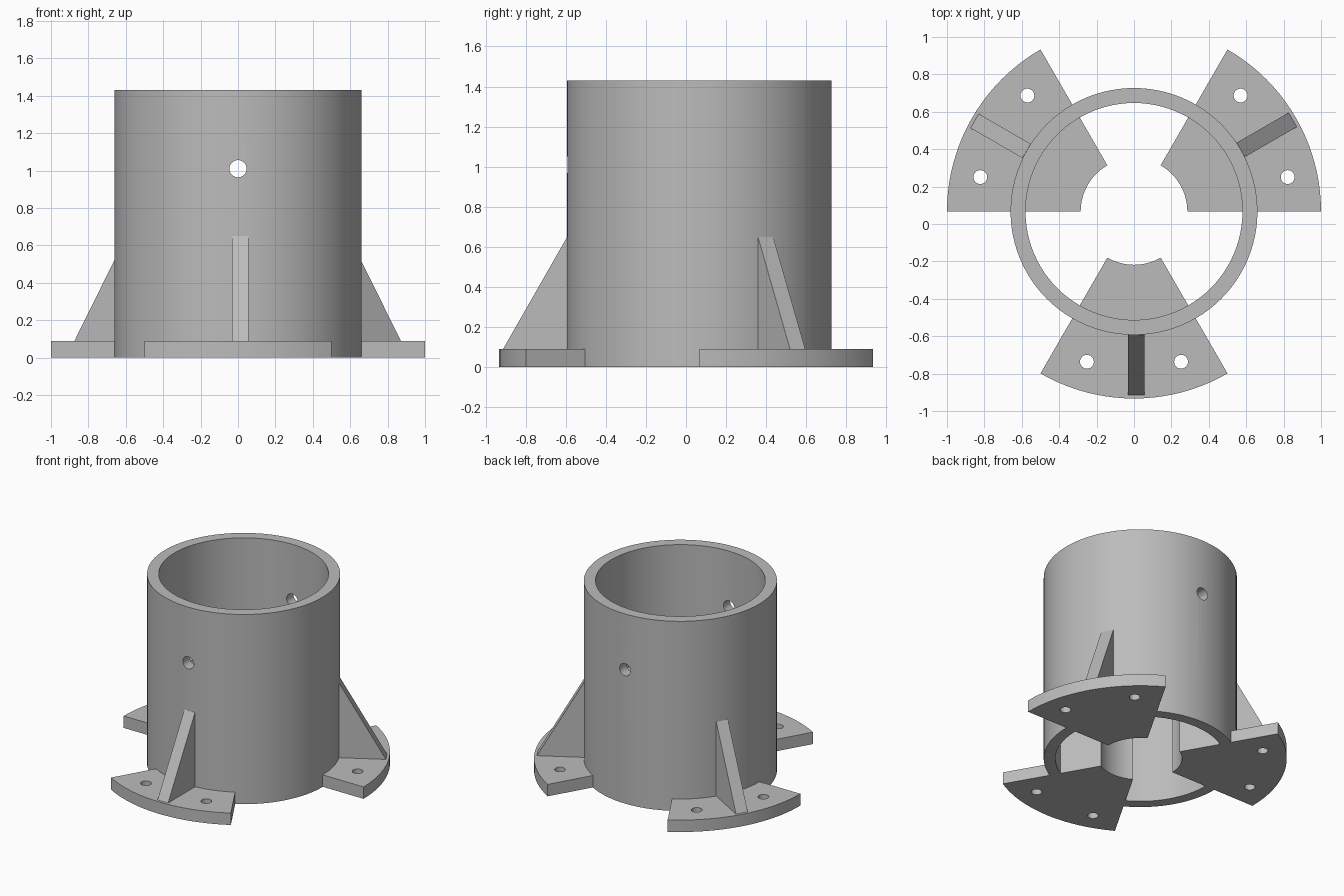
import bpy, bmesh
from math import radians, sin, cos, tau
from mathutils import Matrix, Vector

cube = bpy.data.objects.get("Cube")
if cube:
    bpy.data.objects.remove(cube, do_unlink=True)

CENTRE = Vector((0, 0.067, 0))
HEIGHT = 1.43
R_OUT, R_IN = 0.66, 0.58
FOOT_R, FOOT_IN, FOOT_H = 1.0, 0.285, 0.09
INNER_H = 0.66

grey = bpy.data.materials.new("plain grey")
grey.use_nodes = True
colour = (0.5, 0.5, 0.5, 1)
grey.diffuse_color = colour
grey.node_tree.nodes["Principled BSDF"].inputs["Base Color"].default_value = colour


def make(name, bm):
    bmesh.ops.recalc_face_normals(bm, faces=bm.faces)
    mesh = bpy.data.meshes.new(name)
    bm.to_mesh(mesh)
    bm.free()
    mesh.materials.append(grey)
    obj = bpy.data.objects.new(name, mesh)
    bpy.context.collection.objects.link(obj)
    return obj


def revolve(name, profile, start, sweep, steps):
    """Sweep a closed (radius, z) profile around the tube axis."""
    bm = bmesh.new()
    closed = sweep >= tau - 0.001
    rings = []
    for i in range(steps if closed else steps + 1):
        a = start + sweep * i / steps
        rings.append([bm.verts.new(CENTRE + Vector((r * cos(a), r * sin(a), z)))
                      for r, z in profile])
    n = len(profile)
    pairs = list(zip(rings, rings[1:]))
    if closed:
        pairs.append((rings[-1], rings[0]))
    else:
        bm.faces.new(rings[0])
        bm.faces.new(rings[-1])
    for a, b in pairs:
        for j in range(n):
            k = (j + 1) % n
            bm.faces.new((a[j], a[k], b[k], b[j]))
    return make(name, bm)


def drill(obj, matrix, radius, depth):
    """Cut a round hole through obj along the matrix z axis."""
    bm = bmesh.new()
    bmesh.ops.create_cone(bm, cap_ends=True, segments=32, radius1=radius,
                          radius2=radius, depth=depth, matrix=matrix)
    cutter = make("hole_cutter", bm)
    cutter.hide_render = True
    mod = obj.modifiers.new("hole", 'BOOLEAN')
    mod.operation, mod.solver, mod.object = 'DIFFERENCE', 'EXACT', cutter
    bpy.context.view_layer.objects.active = obj
    bpy.ops.object.modifier_apply(modifier=mod.name)
    bpy.data.objects.remove(cutter, do_unlink=True)


def smooth(obj):
    bpy.ops.object.select_all(action='DESELECT')
    obj.select_set(True)
    bpy.context.view_layer.objects.active = obj
    bpy.ops.object.shade_smooth_by_angle(angle=radians(30))


# Tube with a pin hole running front to back
tube = revolve("tube", [(R_IN, 0), (R_OUT, 0), (R_OUT, HEIGHT), (R_IN, HEIGHT)],
               0, tau, 96)
drill(tube, Matrix.Translation(CENTRE + Vector((0, 0, 1.01)))
      @ Matrix.Rotation(radians(90), 4, 'X'), 0.046, 3)
smooth(tube)

# Three feet, each with a raised inner wedge, two bolt holes and a rib
wall = (R_IN + R_OUT) / 2
foot_profile = [(FOOT_IN, 0), (FOOT_R, 0), (FOOT_R, FOOT_H),
                (wall, FOOT_H), (wall, INNER_H), (FOOT_IN, INNER_H)]
for side, degrees, shift in (("front", -90, 0.012), ("left", 30, 0),
                             ("right", 150, 0.007)):
    mid = radians(degrees)
    foot = revolve(side + "_foot", foot_profile, mid - radians(30), radians(60), 20)
    for s in (-1, 1):
        a = mid + s * radians(17.4)
        spot = CENTRE + Vector((cos(a), sin(a), 0)) * 0.842
        drill(foot, Matrix.Translation(spot), 0.037, 0.5)
    smooth(foot)

    # Sloping rib between foot and tube
    out = Vector((cos(mid), sin(mid), 0))
    across = Vector((-sin(mid), cos(mid), 0))
    bm = bmesh.new()
    outline = [(wall, 0.05), (0.98, 0.05), (0.98, FOOT_H), (0.66, 0.65), (wall, 0.65)]
    ends = [[bm.verts.new(CENTRE + out * r + across * (shift + t) + Vector((0, 0, z)))
             for r, z in outline] for t in (-0.044, 0.044)]
    for end in ends:
        bm.faces.new(end)
    for j in range(len(outline)):
        k = (j + 1) % len(outline)
        bm.faces.new((ends[0][j], ends[0][k], ends[1][k], ends[1][j]))
    make(side + "_rib", bm)
